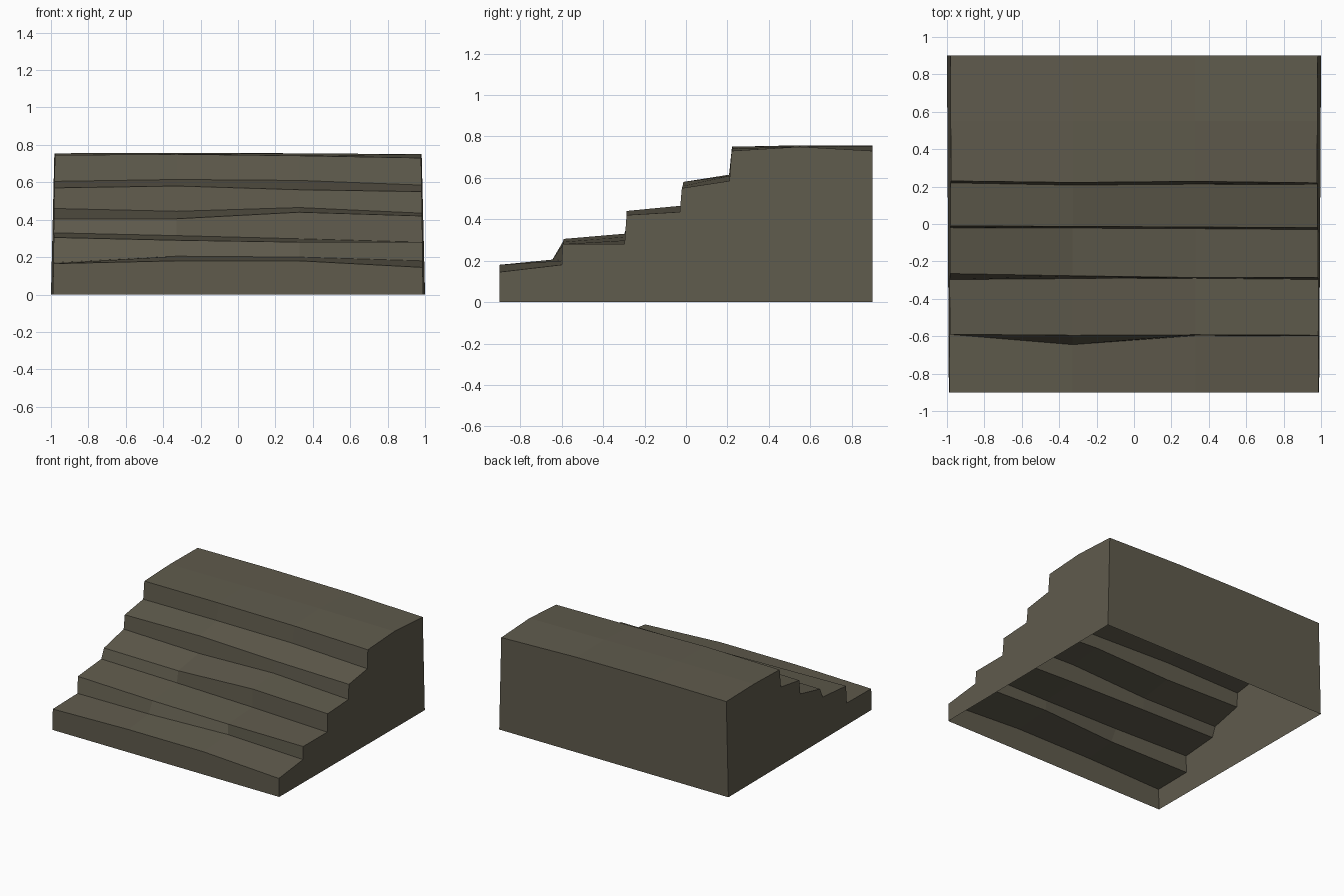
import bpy, bmesh

# One flat stone colour
stone = bpy.data.materials.new("dark olive stone")
stone.diffuse_color = (0.115, 0.104, 0.073, 1)

# Worn stair profile, front to back: (y, z) at four stations across the width
ROWS = [
    # lip of the lowest step and back of its tread
    ([-0.90] * 4, [0.165, 0.18, 0.18, 0.145]),
    ([-0.59, -0.645, -0.597, -0.60], [0.17, 0.205, 0.20, 0.18]),
    # second step
    ([-0.59, -0.595, -0.592, -0.595], [0.305, 0.29, 0.28, 0.28]),
    ([-0.297, -0.292, -0.29, -0.297], [0.33, 0.315, 0.298, 0.28]),
    # third step
    ([-0.265, -0.277, -0.286, -0.287], [0.405, 0.405, 0.44, 0.42]),
    ([-0.02, -0.022, -0.025, -0.03], [0.46, 0.445, 0.465, 0.435]),
    # fourth step
    ([-0.01, -0.013, -0.016, -0.02], [0.57, 0.58, 0.56, 0.55]),
    ([0.22, 0.208, 0.213, 0.21], [0.605, 0.615, 0.61, 0.585]),
    # top landing, with a slight crown
    ([0.23, 0.222, 0.228, 0.22], [0.745, 0.75, 0.742, 0.73]),
    ([0.55] * 4, [0.755, 0.757, 0.755, 0.75]),
    ([0.90] * 4, [0.75, 0.755, 0.75, 0.73]),
]
FLOOR = [0.0] * 4
ROWS = [([-0.90] * 4, FLOOR)] + ROWS + [([0.90] * 4, FLOOR)]


def half_width(y, z):
    """Block widens slightly to the back and tapers to the top."""
    return 0.99 + 0.01 * (y + 0.9) / 1.8 - 0.024 * z


# Shell of treads, risers, front and back, open underneath
bm = bmesh.new()
grid = []
for ys, zs in ROWS:
    grid.append([bm.verts.new(((-1 + 2 * i / 3) * half_width(y, z), y, z))
                 for i, (y, z) in enumerate(zip(ys, zs))])
for a, b in zip(grid, grid[1:]):
    for i in range(3):
        bm.faces.new((a[i], a[i + 1], b[i + 1], b[i]))

# Side walls
bm.faces.new([row[0] for row in grid])
bm.faces.new([row[3] for row in reversed(grid)])
bmesh.ops.recalc_face_normals(bm, faces=bm.faces)

mesh = bpy.data.meshes.new("stone_steps")
bm.to_mesh(mesh)
bm.free()
mesh.materials.append(stone)
steps = bpy.data.objects.new("stone_steps", mesh)
bpy.context.collection.objects.link(steps)
